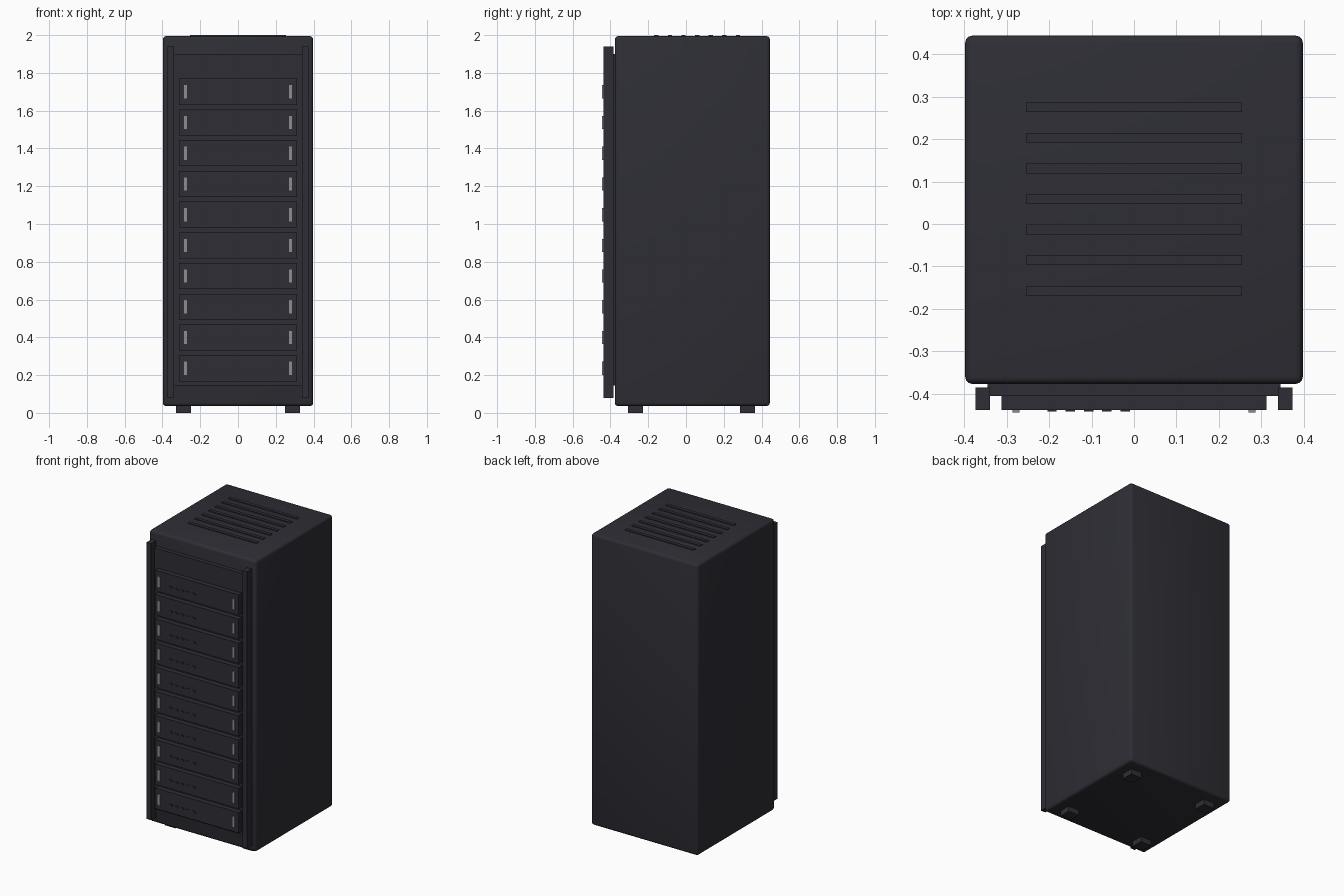
import bpy, bmesh

if "Cube" in bpy.data.objects:
    bpy.data.objects.remove(bpy.data.objects["Cube"])


def material(name, rgb):
    m = bpy.data.materials.new(name)
    m.diffuse_color = (*rgb, 1)
    m.use_nodes = True
    m.node_tree.nodes["Principled BSDF"].inputs["Base Color"].default_value = m.diffuse_color
    return m


DARK = material("dark_charcoal", (0.027, 0.027, 0.036))
GREY = material("handle_grey", (0.27, 0.27, 0.28))


def box(name, x, y, z, mat=DARK, bevel=0.0):
    """Box from (min, max) ranges on each axis, optionally with rounded edges."""
    mesh = bpy.data.meshes.new(name)
    bm = bmesh.new()
    bmesh.ops.create_cube(bm, size=1)
    for v in bm.verts:
        v.co = [r[0] if c < 0 else r[1] for c, r in zip(v.co, (x, y, z))]
    if bevel:
        bmesh.ops.bevel(bm, geom=bm.edges[:], offset=bevel, segments=3,
                        profile=0.5, affect='EDGES')
    bm.to_mesh(mesh)
    bm.free()
    mesh.materials.append(mat)
    ob = bpy.data.objects.new(name, mesh)
    bpy.context.collection.objects.link(ob)
    if bevel:
        bpy.context.view_layer.objects.active = ob
        ob.select_set(True)
        bpy.ops.object.shade_smooth_by_angle()
        ob.select_set(False)
    return ob


def around(c, size):
    return (c - size / 2, c + size / 2)


# Cabinet and recessed front panel
box("cabinet", (-0.398, 0.398), (-0.377, 0.444), (0.036, 1.995), bevel=0.018)
box("front_panel", (-0.345, 0.345), (-0.405, -0.365), (0.145, 1.90))

# Upright rails and feet, left and right
for s in (-1, 1):
    box("front_rail", around(s * 0.356, 0.034), (-0.438, -0.385), (0.08, 1.94))
    for y in (-0.268, 0.326):
        box("foot", around(s * 0.288, 0.08), around(y, 0.08), (0, 0.045))

# Ten rack units, each with two handles and a row of small indicators
for i in range(10):
    z = 0.236 + i * 0.1627
    box("rack_unit", (-0.312, 0.312), (-0.438, -0.39), around(z, 0.138))
    for s in (-1, 1):
        box("unit_handle", around(s * 0.278, 0.017), (-0.444, -0.43),
            around(z, 0.07), GREY)
    for k in range(5):
        box("unit_indicator", around(-0.193 + k * 0.043, 0.022),
            (-0.442, -0.436), around(z - 0.015, 0.011))

# Vent bars on the roof
for k in range(7):
    box("roof_vent", (-0.255, 0.255), around(-0.157 + k * 0.072, 0.023),
        (1.985, 2.0))
